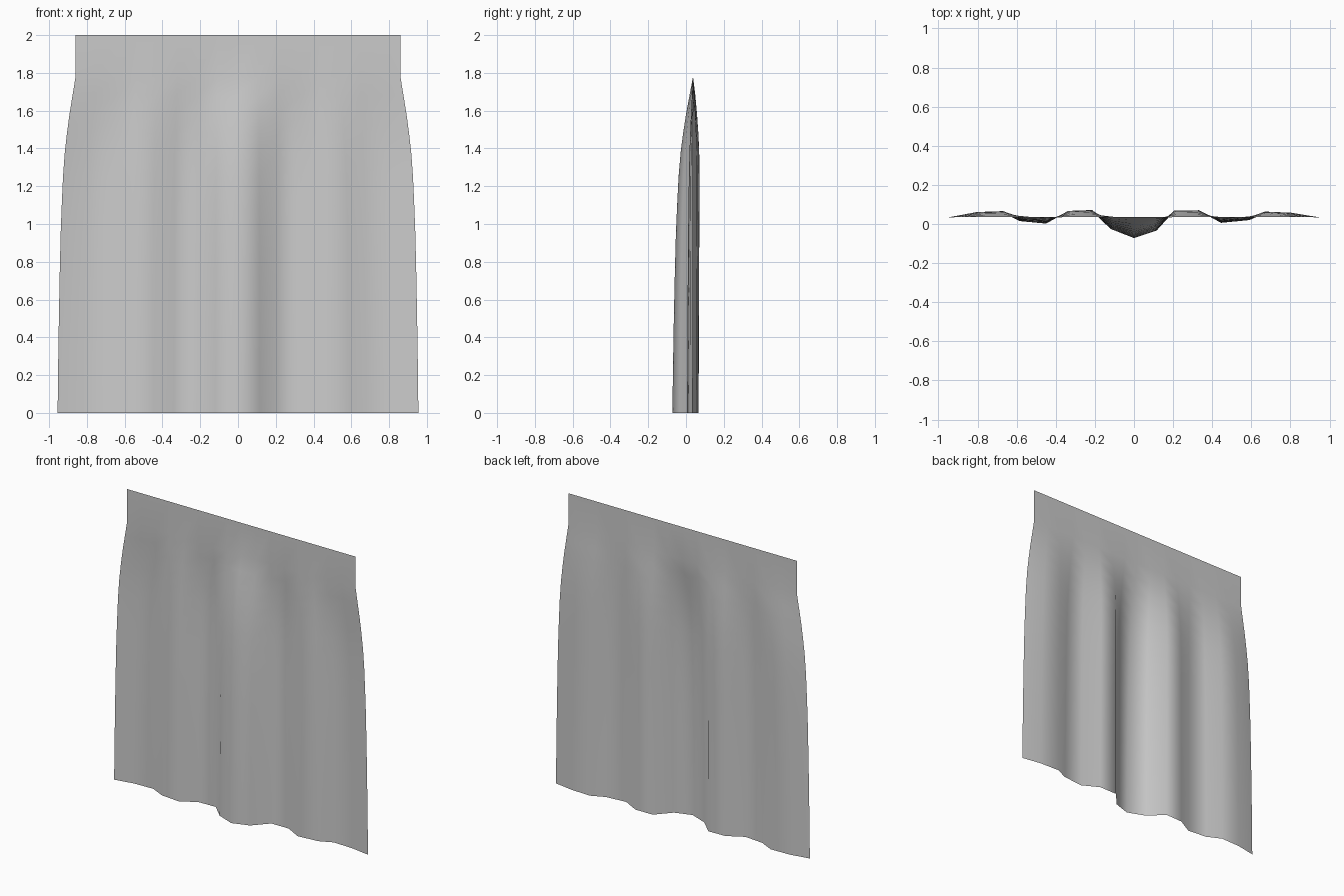
import bpy, bmesh

# hem fold line: (x, y) at the bottom edge, left to right
HEM = [(-0.955, 0.033), (-0.82, 0.058), (-0.68, 0.062), (-0.585, 0.015),
       (-0.45, 0.002), (-0.34, 0.063), (-0.215, 0.067), (-0.12, -0.025),
       (0, -0.072), (0.115, -0.034), (0.205, 0.065), (0.335, 0.066),
       (0.445, 0.006), (0.59, 0.02), (0.68, 0.06), (0.82, 0.055), (0.955, 0.033)]
TOP_Y, TOP_HALF, FOLD_START = 0.037, 0.86, 1.78

# height, spread of the sheet and forward folds, spread of backward folds
ROWS = [(2.0, 0, 0), (FOLD_START, 0, 0), (1.68, 0.17, 0.42), (1.58, 0.34, 0.72),
        (1.48, 0.48, 0.95), (1.38, 0.60, 1.1), (1.25, 0.70, 1.15), (1.1, 0.77, 1.15),
        (0.95, 0.83, 1.12), (0.75, 0.88, 1.08), (0.5, 0.93, 1.05), (0.25, 0.97, 1.02),
        (0, 1, 1)]

# hanging cloth: flat band on top, folds deepening towards the hem
bm = bmesh.new()
grid = []
for z, front, back in ROWS:
    row = []
    for i, (hx, hy) in enumerate(HEM):
        tx = TOP_HALF * (i / 8 - 1)
        dy = hy - TOP_Y
        row.append(bm.verts.new((tx + (hx - tx) * front,
                                 TOP_Y + dy * (back if dy > 0 else front), z)))
    grid.append(row)
for upper, lower in zip(grid, grid[1:]):
    for i in range(len(HEM) - 1):
        bm.faces.new((lower[i], lower[i + 1], upper[i + 1], upper[i])).smooth = True

mesh = bpy.data.meshes.new("curtain")
bm.to_mesh(mesh)
bm.free()
curtain = bpy.data.objects.new("curtain", mesh)
bpy.context.collection.objects.link(curtain)
